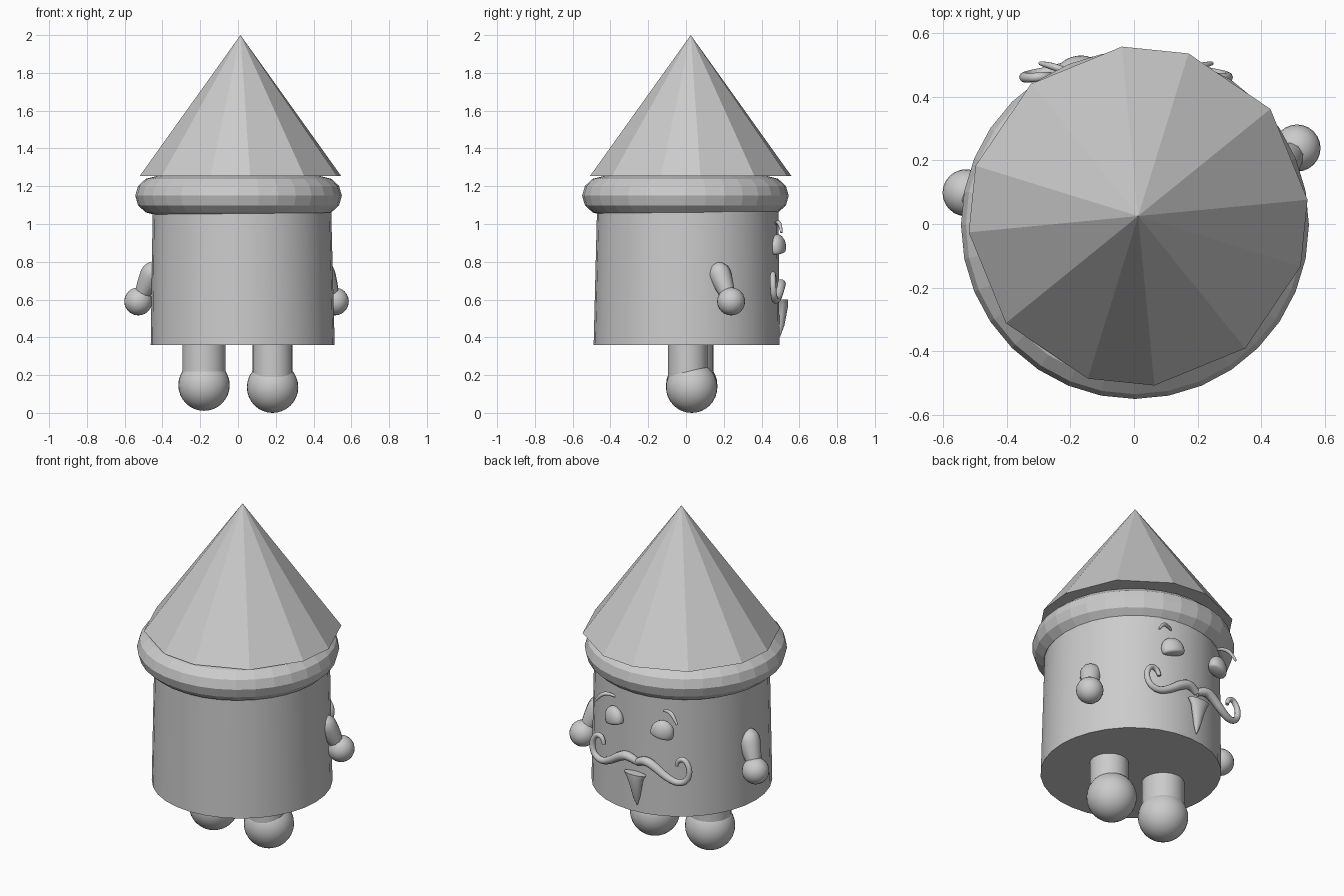
import bpy, bmesh
from math import radians, cos, sin, pi
from mathutils import Vector, Matrix

if "Cube" in bpy.data.objects:
    bpy.data.objects.remove(bpy.data.objects["Cube"])


def finish(name, bm, smooth=None):
    bmesh.ops.recalc_face_normals(bm, faces=bm.faces)
    me = bpy.data.meshes.new(name)
    bm.to_mesh(me)
    bm.free()
    ob = bpy.data.objects.new(name, me)
    bpy.context.collection.objects.link(ob)
    if smooth:
        bpy.ops.object.select_all(action='DESELECT')
        ob.select_set(True)
        bpy.context.view_layer.objects.active = ob
        bpy.ops.object.shade_smooth_by_angle(angle=radians(smooth))
    return ob


def loft(name, rings, segs=32, smooth=None):
    """Stack elliptical rings (cx, cy, z, rx, ry) and cap both ends."""
    bm = bmesh.new()
    rows = [[bm.verts.new((cx + rx * cos(2 * pi * i / segs), cy + ry * sin(2 * pi * i / segs), z))
             for i in range(segs)] for cx, cy, z, rx, ry in rings]
    for a, b in zip(rows, rows[1:]):
        for i in range(segs):
            j = (i + 1) % segs
            bm.faces.new((a[i], a[j], b[j], b[i]))
    bm.faces.new(rows[0])
    bm.faces.new(rows[-1])
    return finish(name, bm, smooth)


def ball(name, center, r, segs=32):
    bm = bmesh.new()
    bmesh.ops.create_uvsphere(bm, u_segments=segs, v_segments=segs // 2, radius=r,
                              matrix=Matrix.Translation(center))
    return finish(name, bm, 40)


def tube(name, pts):
    """Tapered tube along points (x, y, z, radius), turned into a mesh."""
    cu = bpy.data.curves.new(name, 'CURVE')
    cu.dimensions = '3D'
    cu.bevel_depth = 1.0
    cu.bevel_resolution = 3
    cu.use_fill_caps = True
    sp = cu.splines.new('NURBS')
    sp.points.add(len(pts) - 1)
    for p, (x, y, z, r) in zip(sp.points, pts):
        p.co = (x, y, z, 1)
        p.radius = r
    sp.order_u = 3
    sp.use_endpoint_u = True
    sp.resolution_u = 6
    ob = bpy.data.objects.new(name, cu)
    bpy.context.collection.objects.link(ob)
    bpy.ops.object.select_all(action='DESELECT')
    ob.select_set(True)
    bpy.context.view_layer.objects.active = ob
    bpy.ops.object.convert(target='MESH')
    bpy.ops.object.shade_smooth_by_angle(angle=radians(50))
    return bpy.context.object


# Body
loft("body", [(0.025, 0.003, 0.36, 0.487, 0.492), (0.02, 0.01, 1.2, 0.47, 0.478)], 32, 40)

# Hat brim: squashed rounded ring
bm = bmesh.new()
N, M = 32, 12
ring = [[bm.verts.new(((0.435 + 0.112 * cos(2 * pi * j / M)) * cos(2 * pi * i / N) + 0.003,
                       (0.435 + 0.112 * cos(2 * pi * j / M)) * sin(2 * pi * i / N) - 0.003,
                       1.15 + 0.103 * sin(2 * pi * j / M))) for j in range(M)] for i in range(N)]
for i in range(N):
    for j in range(M):
        a, b = ring[i], ring[(i + 1) % N]
        k = (j + 1) % M
        bm.faces.new((a[j], b[j], b[k], a[k]))
finish("hat_brim", bm)

# Pointed hat: twelve unevenly spaced flat sides
bm = bmesh.new()
angles = [90 * k + d for k in range(4) for d in (5.5, 39.0, 72.8)]
base = [bm.verts.new((0.013 + 0.535 * cos(radians(a)), 0.025 + 0.535 * sin(radians(a)), 1.255))
        for a in angles]
tip = bm.verts.new((0.013, 0.025, 2.0))
for i in range(12):
    bm.faces.new((base[i], base[(i + 1) % 12], tip))
bm.faces.new(base)
finish("pointed_hat", bm)

# Legs and feet
for side, x, y, r, z in (("left", -0.18, 0.03, 0.115, 0.147), ("right", 0.183, 0.01, 0.105, 0.136)):
    loft(side + "_leg", [(x, y, 0.15, r, r), (x, y, 0.38, r, r)], 32, 40)
    ball(side + "_foot", (x, 0.03, z), 0.136)

# Arms and hands, turned slightly about the body
turn = Matrix.Translation((0.015, 0, 0)) @ Matrix.Rotation(radians(7.7), 4, 'Z')
for side, s in (("left", -1), ("right", 1)):
    hand = turn @ Vector((s * 0.525, 0.17, 0.59))
    ball(side + "_hand", hand, 0.074, 24)
    arm = []
    for x, y, z, r in ((0.43, 0.10, 0.79, 0.02), (0.445, 0.105, 0.77, 0.06),
                       (0.475, 0.13, 0.70, 0.06), (0.515, 0.16, 0.61, 0.035)):
        arm.append((*(turn @ Vector((s * x, y, z))), r))
    tube(side + "_arm", arm)

# Face on the +y side
FX = -0.025
for side, s in (("left", -1), ("right", 1)):
    # Eye: dome with a flattened lower edge
    bm = bmesh.new()
    bmesh.ops.create_uvsphere(bm, u_segments=24, v_segments=16, radius=1)
    for v in bm.verts:
        if v.co.z < -0.3:
            v.co.z = -0.3 + (v.co.z + 0.3) * 0.25
    bm.transform(Matrix.Translation((FX + s * 0.158, 0.485, 0.875))
                 @ Matrix.Rotation(radians(-18 * s), 4, 'Z')
                 @ Matrix.Rotation(radians(s * 12), 4, 'Y')
                 @ Matrix.Diagonal((0.066, 0.042, 0.07, 1)))
    finish(side + "_eye", bm, 50)

    # Eyebrow
    tube(side + "_eyebrow", [(FX + s * x, y, z, r) for x, y, z, r in (
        (0.16, 0.475, 1.0, 0.006), (0.20, 0.485, 1.015, 0.011),
        (0.245, 0.50, 0.995, 0.011), (0.27, 0.505, 0.955, 0.006))])

    # Curled moustache half
    tube(side + "_moustache", [(FX + s * x, y, z, r) for x, y, z, r in (
        (0, 0.495, 0.66, 0.02), (0.05, 0.505, 0.69, 0.026), (0.11, 0.50, 0.67, 0.026),
        (0.18, 0.49, 0.62, 0.022), (0.25, 0.475, 0.59, 0.019), (0.31, 0.465, 0.615, 0.017),
        (0.325, 0.46, 0.685, 0.016), (0.29, 0.46, 0.74, 0.015), (0.245, 0.465, 0.725, 0.014),
        (0.24, 0.468, 0.69, 0.01))])

# Pointed chin beard
loft("beard", [(FX, 0.515, 0.60, 0.072, 0.026), (FX, 0.515, 0.57, 0.052, 0.026),
               (FX, 0.508, 0.52, 0.036, 0.024), (FX, 0.502, 0.46, 0.022, 0.018),
               (FX, 0.495, 0.405, 0.003, 0.004)], 16, 50)
